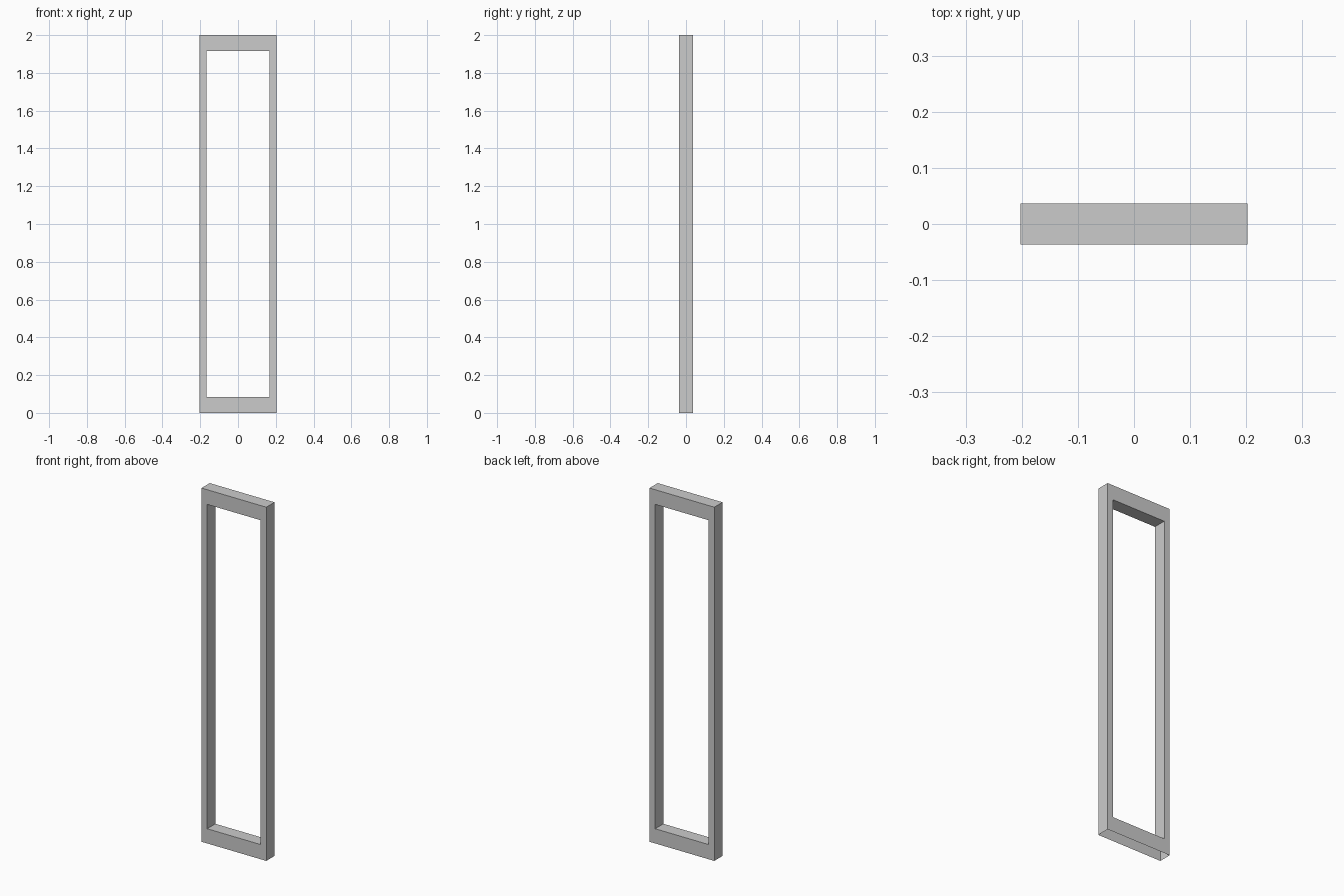
import bpy
import bmesh

if "Cube" in bpy.data.objects:
    bpy.data.objects.remove(bpy.data.objects["Cube"])

W, D, H = 0.2027, 0.0366, 2.0      # half width, half depth, height
IW, RAIL = 0.167, 0.083            # opening half width, rail height

outer = [(-W, 0), (W, 0), (W, H), (-W, H)]
inner = [(-IW, RAIL), (IW, RAIL), (IW, H - RAIL), (-IW, H - RAIL)]

bm = bmesh.new()


def loop(points, y):
    return [bm.verts.new((x, y, z)) for x, z in points]


of, inf = loop(outer, -D), loop(inner, -D)
ob, inb = loop(outer, D), loop(inner, D)

for i in range(4):
    j = (i + 1) % 4
    bm.faces.new((of[i], of[j], inf[j], inf[i]))        # front face
    bm.faces.new((ob[j], ob[i], inb[i], inb[j]))        # back face
    bm.faces.new((inf[i], inf[j], inb[j], inb[i]))      # opening lining
    if i > 0:                                           # underside stays open
        bm.faces.new((of[j], of[i], ob[i], ob[j]))      # outer sides and top

# Frame
mesh = bpy.data.meshes.new("window_frame")
bm.to_mesh(mesh)
bm.free()
frame = bpy.data.objects.new("window_frame", mesh)
bpy.context.collection.objects.link(frame)
